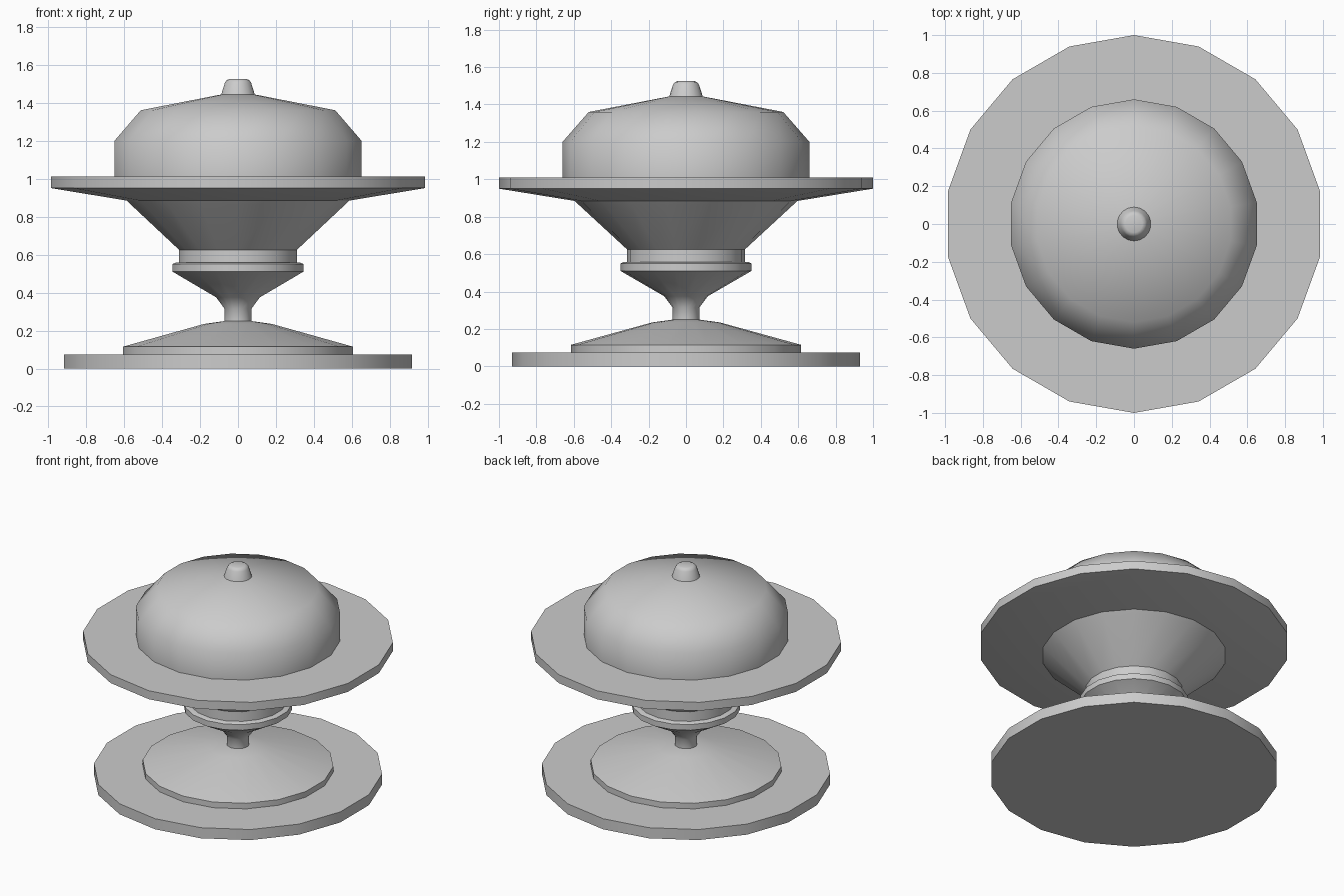
import bpy, bmesh
from math import sin, cos, pi, radians

SIDES = 18

cube = bpy.data.objects.get("Cube")
if cube:
    bpy.data.objects.remove(cube, do_unlink=True)

# Plain stone grey for every part
grey = bpy.data.materials.new("stone_grey")
grey.use_nodes = True
colour = (0.6, 0.6, 0.6, 1)
grey.diffuse_color = colour
grey.node_tree.nodes["Principled BSDF"].inputs["Base Color"].default_value = colour


def lathe(name, profile, angle=30):
    """Turn a bottom-to-top (radius, height) profile into a capped solid."""
    bm = bmesh.new()
    rings = []
    for r, z in profile:
        rings.append([bm.verts.new((r * sin(2 * pi * i / SIDES), -r * cos(2 * pi * i / SIDES), z))
                      for i in range(SIDES)])
    for low, high in zip(rings, rings[1:]):
        for i in range(SIDES):
            j = (i + 1) % SIDES
            bm.faces.new((low[i], low[j], high[j], high[i]))
    bm.faces.new(rings[0][::-1])
    bm.faces.new(rings[-1])
    mesh = bpy.data.meshes.new(name)
    bm.to_mesh(mesh)
    bm.free()
    mesh.materials.append(grey)
    obj = bpy.data.objects.new(name, mesh)
    bpy.context.collection.objects.link(obj)
    bpy.ops.object.select_all(action="DESELECT")
    obj.select_set(True)
    bpy.context.view_layer.objects.active = obj
    bpy.ops.object.shade_smooth_by_angle(angle=radians(angle))
    return obj


# Foot: flat plate with a stepped, sloping mound
lathe("base_plate", [(0.93, 0), (0.93, 0.075)])
lathe("base_mound", [(0.615, 0.075), (0.615, 0.115), (0.18, 0.235), (0.07, 0.25)])

# Stem flaring up into the collar rings
lathe("stem", [(0.072, 0.245), (0.072, 0.315), (0.117, 0.375), (0.35, 0.51)], 50)
lathe("collar_ring", [(0.35, 0.51), (0.35, 0.55), (0.335, 0.557)])
lathe("collar_neck", [(0.315, 0.55), (0.315, 0.625)])

# Bowl and its wide brim
lathe("bowl", [(0.315, 0.625), (0.575, 0.865), (0.6, 0.89)])
lathe("brim", [(0.6, 0.885), (1, 0.95), (1, 1.01)])

# Domed lid with a small rounded knob
lathe("lid", [(0.66, 1.01), (0.66, 1.2), (0.52, 1.36), (0.07, 1.447)], 50)
lathe("lid_knob", [(0.09, 1.442), (0.07, 1.505), (0.06, 1.519), (0.045, 1.525)], 60)
